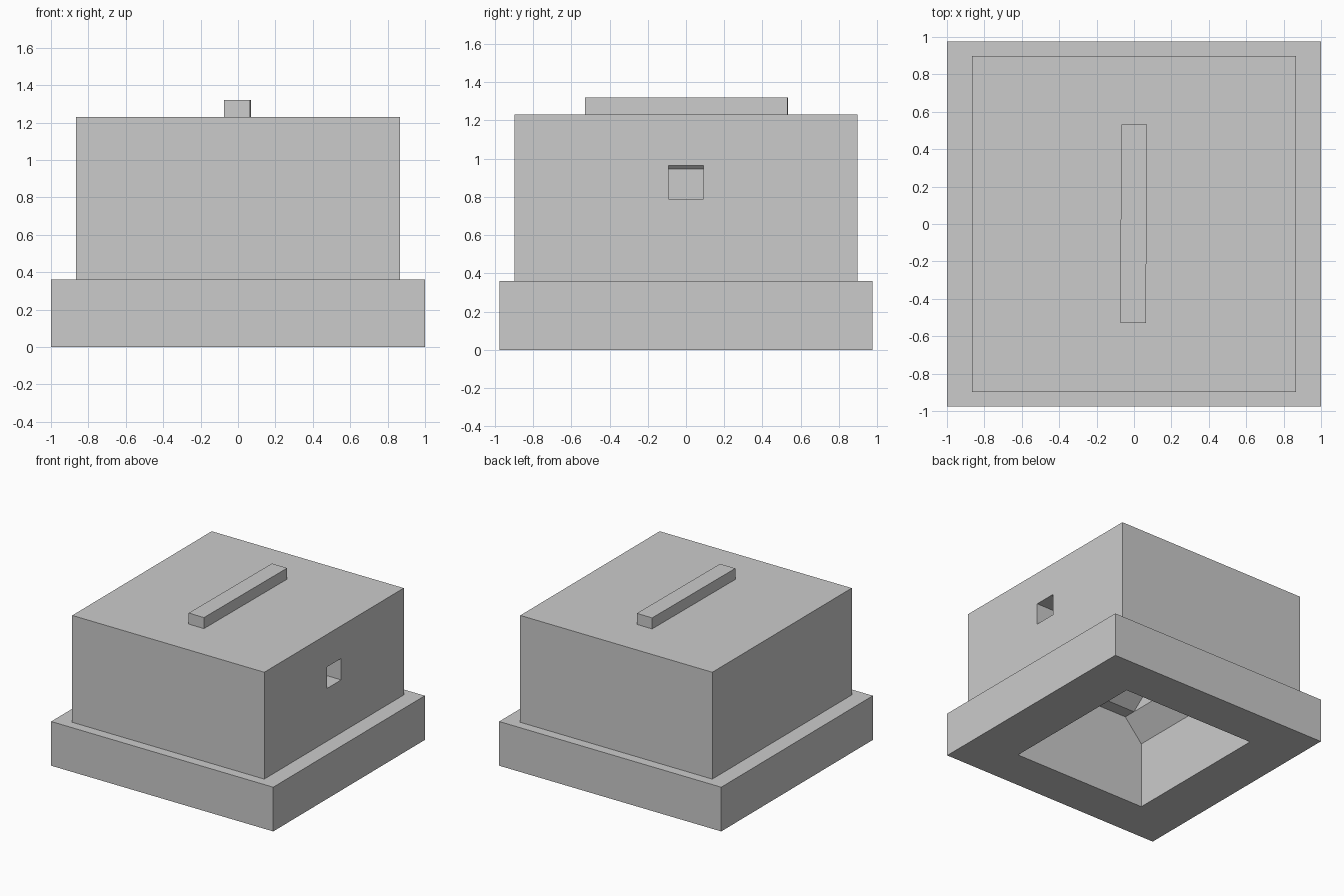
import bpy
import bmesh
import math

old = bpy.data.objects.get("Cube")
if old:
    bpy.data.objects.remove(old, do_unlink=True)

grey = bpy.data.materials.new("plain grey")
grey.use_nodes = True
grey.diffuse_color = (0.6, 0.6, 0.6, 1)
grey.node_tree.nodes["Principled BSDF"].inputs["Base Color"].default_value = (0.6, 0.6, 0.6, 1)


def loft(name, rings, location=(0, 0, 0)):
    """Closed solid through rectangles given as (half x, half y, z)."""
    bm = bmesh.new()
    loops = [[bm.verts.new((sx * hx, sy * hy, z))
              for sx, sy in ((-1, -1), (1, -1), (1, 1), (-1, 1))]
             for hx, hy, z in rings]
    for low, high in zip(loops, loops[1:]):
        for i in range(4):
            j = (i + 1) % 4
            bm.faces.new((low[i], low[j], high[j], high[i]))
    bm.faces.new(loops[0][::-1])
    bm.faces.new(loops[-1])
    bmesh.ops.recalc_face_normals(bm, faces=bm.faces)
    mesh = bpy.data.meshes.new(name)
    bm.to_mesh(mesh)
    bm.free()
    mesh.materials.append(grey)
    obj = bpy.data.objects.new(name, mesh)
    obj.location = location
    bpy.context.collection.objects.link(obj)
    return obj


def cut(target, cutter):
    mod = target.modifiers.new(cutter.name, "BOOLEAN")
    mod.operation = "DIFFERENCE"
    mod.solver = "EXACT"
    mod.object = cutter
    cutter.hide_render = True
    cutter.hide_set(True)


# Flanged housing
housing = loft("housing", [(1, 0.975, 0), (1, 0.975, 0.36),
                           (0.865, 0.897, 0.36), (0.865, 0.897, 1.23)])

# Hollow underside, narrowing in x, then y, then x again
cut(housing, loft("lower_cavity_cutter", [(0.6, 0.63, -0.1), (0.6, 0.63, 0.54),
                                          (0.444, 0.63, 0.715)]))
cut(housing, loft("middle_cavity_cutter", [(0.444, 0.53, 0.6), (0.444, 0.53, 0.715),
                                           (0.444, 0.24, 0.945)]))
cut(housing, loft("upper_cavity_cutter", [(0.444, 0.24, 0.9), (0.444, 0.24, 0.945),
                                          (0.27, 0.24, 1.12)]))

# Square hole in the left wall
cut(housing, loft("side_hole_cutter", [(0.35, 0.092, 0.79), (0.35, 0.092, 0.965)],
                  (0.7, 0, 0)))

# Slightly turned bar on the lid
bar = loft("top_bar", [(0.069, 0.53, 1.23), (0.069, 0.53, 1.32)], (-0.002, 0.002, 0))
bar.rotation_euler.z = math.radians(-0.4)
